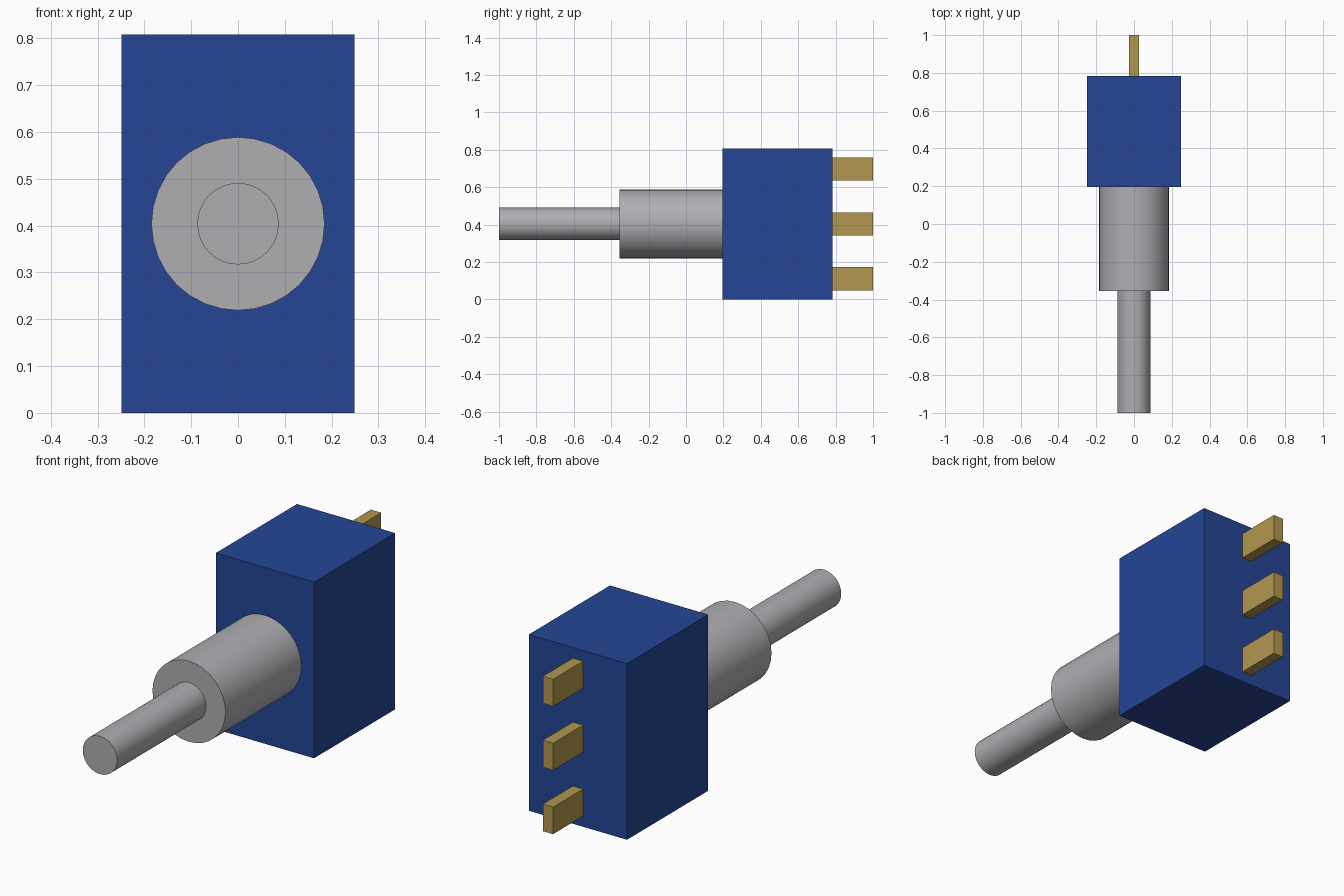
import bpy
import math

cube = bpy.data.objects.get("Cube")
if cube:
    bpy.data.objects.remove(cube, do_unlink=True)


def material(name, rgb):
    mat = bpy.data.materials.new(name)
    mat.use_nodes = True
    mat.diffuse_color = (*rgb, 1)
    mat.node_tree.nodes["Principled BSDF"].inputs["Base Color"].default_value = (*rgb, 1)
    return mat


def box(name, centre, size, mat):
    bpy.ops.mesh.primitive_cube_add(size=1, location=centre)
    obj = bpy.context.object
    obj.name = name
    obj.scale = size
    bpy.ops.object.transform_apply(location=False, rotation=False, scale=True)
    obj.data.materials.append(mat)


def rod(name, radius, front, back, mat):
    """Cylinder lying along y, on the axis of the switch."""
    bpy.ops.mesh.primitive_cylinder_add(
        vertices=32, radius=radius, depth=back - front,
        location=(0, (front + back) / 2, AXIS_Z), rotation=(math.pi / 2, 0, 0))
    obj = bpy.context.object
    obj.name = name
    obj.data.materials.append(mat)
    bpy.ops.object.shade_smooth_by_angle(angle=math.radians(30))


HEIGHT = 0.808
AXIS_Z = HEIGHT / 2
BODY_FRONT, BODY_BACK = 0.195, 0.783
BUSHING_FRONT = -0.355

blue = material("blue plastic", (0.018, 0.06, 0.30))
steel = material("grey metal", (0.43, 0.425, 0.45))
brass = material("brass", (0.45, 0.31, 0.08))

# Housing block
box("housing", (0, (BODY_FRONT + BODY_BACK) / 2, AXIS_Z),
    (0.498, BODY_BACK - BODY_FRONT, HEIGHT), blue)

# Mounting bushing and lever
rod("bushing", 0.185, BUSHING_FRONT, BODY_FRONT, steel)
rod("lever", 0.087, -1, BUSHING_FRONT, steel)

# Three rear terminals
for label, offset in (("lower", -1), ("middle", 0), ("upper", 1)):
    box(label + "_terminal", (0, (BODY_BACK + 1) / 2, AXIS_Z + offset * 0.293),
        (0.052, 1 - BODY_BACK, 0.124), brass)
